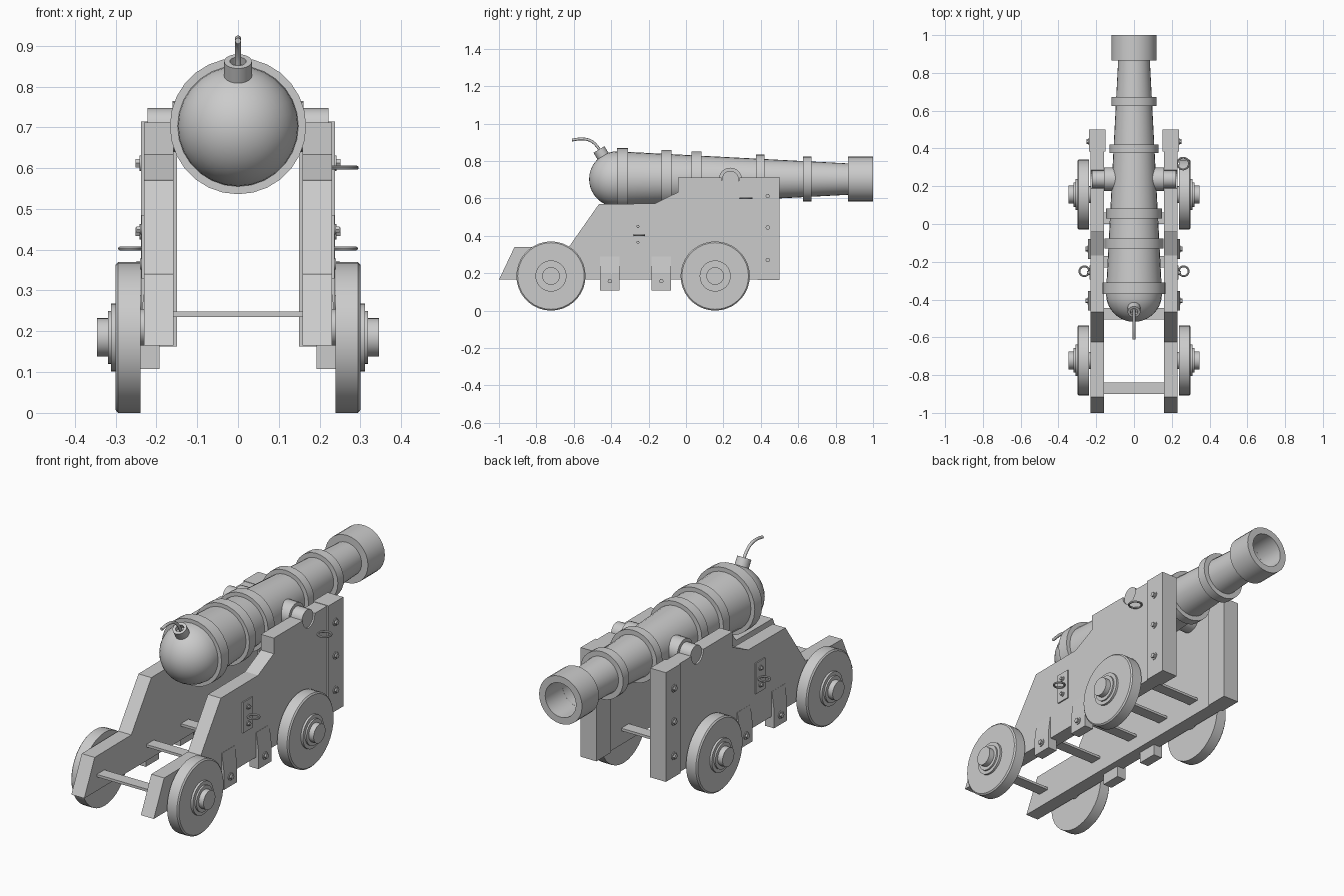
import bpy, bmesh, math
from mathutils import Vector, Matrix

if "Cube" in bpy.data.objects:
    bpy.data.objects.remove(bpy.data.objects["Cube"])


def finish(name, bm, mirror=False, smooth=True, bevel=0):
    bmesh.ops.recalc_face_normals(bm, faces=bm.faces)
    me = bpy.data.meshes.new(name)
    bm.to_mesh(me)
    bm.free()
    ob = bpy.data.objects.new(name, me)
    bpy.context.collection.objects.link(ob)
    if smooth:
        me.polygons.foreach_set("use_smooth", [True] * len(me.polygons))
        me.set_sharp_from_angle(angle=math.radians(32))
    if bevel:
        b = ob.modifiers.new("bevel", 'BEVEL')
        b.width, b.segments = bevel, 1
    if mirror:
        m = ob.modifiers.new("mirror", 'MIRROR')
        m.use_axis = (True, False, False)
    return ob


def lathe(name, profile, origin, axis, segs=32, mirror=False):
    """Spin (radius, distance) points around an axis through origin."""
    bm = bmesh.new()
    rot = Vector(axis).to_track_quat('Z', 'Y').to_matrix().to_4x4()
    vs = [bm.verts.new((r, 0, d)) for r, d in profile]
    es = [bm.edges.new(p) for p in zip(vs, vs[1:])]
    bmesh.ops.spin(bm, geom=vs + es, cent=(0, 0, 0), axis=(0, 0, 1),
                   angle=2 * math.pi, steps=segs, use_duplicate=False)
    bmesh.ops.remove_doubles(bm, verts=bm.verts, dist=1e-5)
    bm.transform(Matrix.Translation(origin) @ rot)
    return finish(name, bm, mirror)


def prism(name, pts, depth, mirror=True):
    """Extrude a 3D polygon by a vector."""
    bm = bmesh.new()
    f = bm.faces.new([bm.verts.new(p) for p in pts])
    g = bmesh.ops.extrude_face_region(bm, geom=[f])
    bmesh.ops.translate(bm, vec=depth, verts=[v for v in g['geom'] if isinstance(v, bmesh.types.BMVert)])
    bm.faces.ensure_lookup_table()
    if not any(len(x.verts) == len(pts) and x is f for x in bm.faces if x.is_valid):
        bm.faces.new([v for v in bm.verts][:len(pts)])
    return finish(name, bm, mirror, smooth=False)


def box(name, x, y, z, mirror=True):
    bm = bmesh.new()
    bmesh.ops.create_cube(bm, size=1)
    for v in bm.verts:
        v.co = [(a + b) / 2 + c * (b - a) for (a, b), c in zip((x, y, z), v.co)]
    return finish(name, bm, mirror, smooth=False)


def ring(name, center, R, mirror):
    bm = bmesh.new()
    r = 0.005
    m, n = 20, 8
    vs = [[bm.verts.new((center[0] + (R + r * math.cos(b)) * math.cos(a),
                         center[1] + (R + r * math.cos(b)) * math.sin(a),
                         center[2] + r * math.sin(b)))
           for b in [2 * math.pi * j / n for j in range(n)]]
          for a in [2 * math.pi * i / m for i in range(m)]]
    for i in range(m):
        for j in range(n):
            k, l = (i + 1) % m, (j + 1) % n
            bm.faces.new((vs[i][j], vs[k][j], vs[k][l], vs[i][l]))
    return finish(name, bm, mirror)


def bolt(name, x, y, z, r=0.019):
    # washer with a hex head
    lathe(name + "_washer", [(0, -.006), (r, -.006), (r, .004), (0, .004)], (x, y, z), (1, 0, 0), 16, True)
    lathe(name + "_head", [(0, 0), (r * .65, 0), (r * .65, .013), (0, .013)], (x, y, z), (1, 0, 0), 6, True)


# Barrel: round breech, tapered tube, reinforcing bands, muzzle and bore
AX = 0.703
taper = lambda y: 0.147 + (y + 0.34) * (0.084 - 0.147) / 1.205
prof = [(0.148 * math.sin(t), -0.37 - 0.148 * math.cos(t))
        for t in [math.pi / 2 * i / 10 for i in range(11)]]
for y0, y1, r in [(-0.37, -0.31, 0.167), (-0.13, -0.077, 0.155), (0.03, 0.083, 0.147),
                  (0.375, 0.42, 0.131), (0.625, 0.672, 0.120)]:
    prof += [(taper(y0), y0), (r, y0), (r, y1), (taper(y1), y1)]
prof += [(taper(.865), .865), (.12, .865), (.12, 1), (.086, 1), (.08, .5), (0, .5)]
lathe("barrel", prof, (0, 0, AX), (0, 1, 0), 28)

# Trunnions with collars
lathe("trunnion", [(0, .05), (.062, .05), (.062, .16), (.045, .16), (.045, .222), (0, .222)],
      (0, 0.237, 0.702), (1, 0, 0), 24, True)

# Vent socket and fuse
d = Vector((0, -0.515, 0.857))
lathe("vent_socket", [(0, .12), (.034, .12), (.034, .185), (.02, .185), (.02, .165), (0, .165)],
      (0, -0.37, AX), d, 20)
cu = bpy.data.curves.new("fuse", 'CURVE')
cu.dimensions = '3D'
cu.bevel_depth, cu.bevel_resolution, cu.use_fill_caps = 0.0075, 2, True
cu.resolution_u = 5
path = [(-0.455, .845), (-0.475, .878), (-0.51, .908), (-0.555, .918), (-0.61, .912)]
sp = cu.splines.new('BEZIER')
sp.bezier_points.add(len(path) - 1)
for p, (y, z) in zip(sp.bezier_points, path):
    p.co = (0, y, z)
    p.handle_left_type = p.handle_right_type = 'AUTO'
bpy.context.collection.objects.link(bpy.data.objects.new("fuse", cu))

# Stepped carriage cheeks with a half-round trunnion seat
TOP = 0.712
seat = [(0.237 + 0.048 * math.cos(a), TOP - 0.055 * math.sin(a))
        for a in [math.pi * i / 10 for i in range(11)]]
side = [(-1, .165), (.45, .165), (.45, TOP)] + seat + [
    (-.043, TOP), (-.043, .633), (-.168, .572), (-.465, .57), (-.625, .342), (-.917, .34)]
prism("cheek", [(.158, y, z) for y, z in side], (.072, 0, 0))
box("front_post", (.15, .238), (.383, .5), (.163, .714))
for z in (.612, .444, .27):
    bolt("post_bolt", .238, .437, z)

# Cross planks between the cheeks
for y in (-.87, -.475, -.2, .03, .26):
    box("cross_plank", (-.165, .165), (y - .03, y + .03), (.235, .248), False)

# Wedge brackets under the cheeks
for y in (-.407, -.132):
    xz = [(.193, .108), (.243, .108), (.243, .2), (.231, .29), (.193, .29)]
    prism("bracket", [(x, y - .052, z) for x, z in xz], (0, .104, 0))
    bolt("bracket_bolt", .243, y, .157)

# Side plates and tackle rings (the upper ring is on one side only)
box("side_plate", (.225, .236), (-.295, -.22), (.33, .485))
for z in (.365, .45):
    bolt("plate_bolt", .236, -.257, z, .013)
ring("plate_ring", (.263, -.25, .403), .026, True)
ring("tackle_ring", (.26, .32, .601), .031, False)

# Wheels with stepped hubs
for name, y in (("rear_wheel", -.722), ("front_wheel", .156)):
    lathe(name, [(0, .239), (.185, .239), (.185, .294), (.178, .3), (.083, .3), (.083, .311),
                 (.065, .311), (.065, .319), (.047, .319), (.047, .346), (0, .346)],
          (0, y, .185), (1, 0, 0), 36, True)
    # short axle stub joining wheel and cheek
    lathe(name + "_axle", [(0, .2), (.045, .2), (.045, .25), (0, .25)], (0, y, .21), (1, 0, 0), 16, True)
